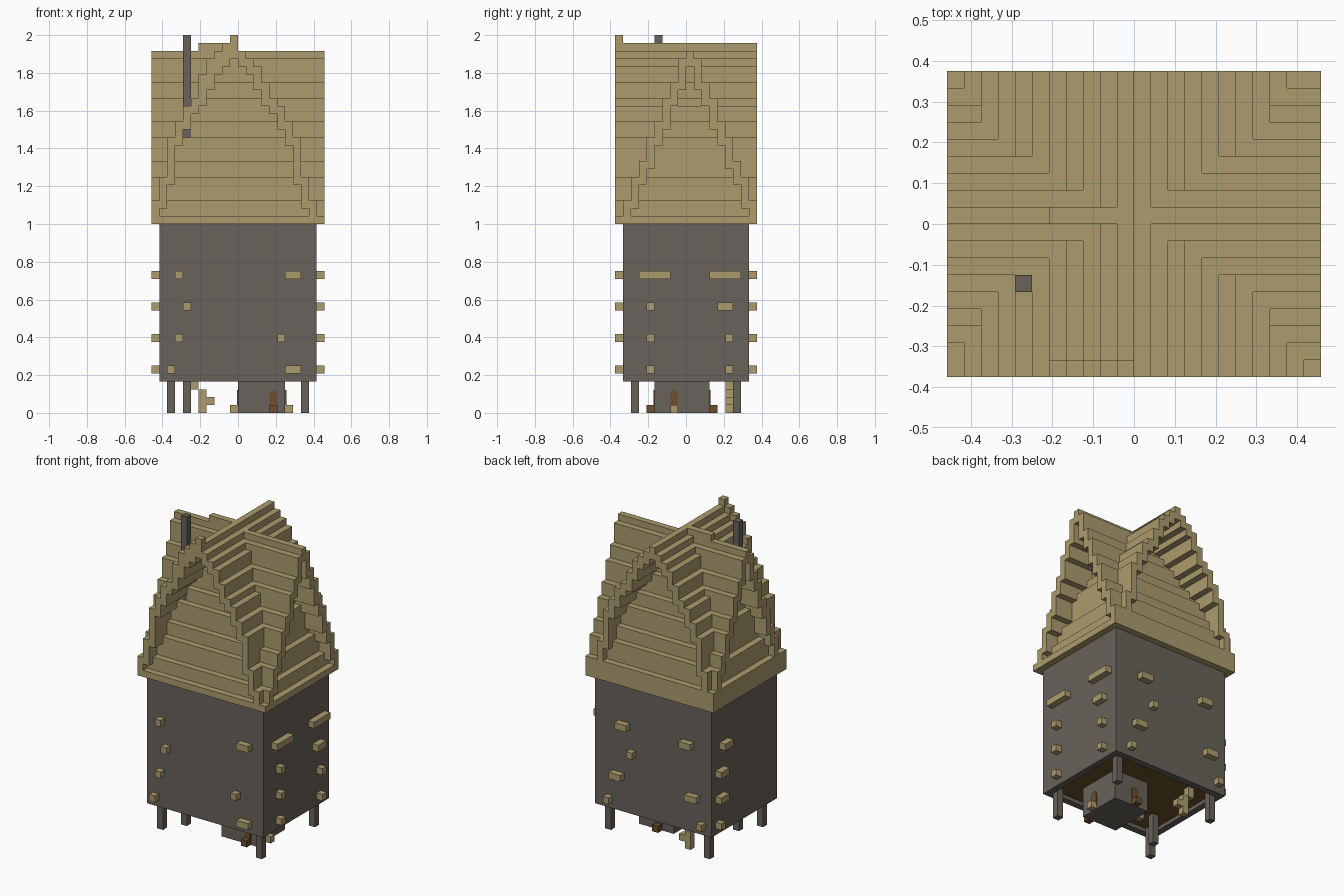
import bpy, bmesh, math
from mathutils import Vector

U = 1 / 24  # size of one building block

old = bpy.data.objects.get("Cube")
if old:
    bpy.data.objects.remove(old, do_unlink=True)


def material(name, rgb):
    m = bpy.data.materials.new(name)
    m.use_nodes = True
    m.diffuse_color = (*rgb, 1)
    bsdf = next(n for n in m.node_tree.nodes if n.type == 'BSDF_PRINCIPLED')
    bsdf.inputs["Base Color"].default_value = (*rgb, 1)
    bsdf.inputs["Roughness"].default_value = 0.9
    return m


straw = material("straw", (0.41, 0.33, 0.155))
stone = material("dark stone", (0.14, 0.122, 0.10))
wood = material("brown wood", (0.15, 0.08, 0.025))


def finish(name, bm, mat):
    bmesh.ops.recalc_face_normals(bm, faces=bm.faces)
    me = bpy.data.meshes.new(name)
    bm.to_mesh(me)
    bm.free()
    me.materials.append(mat)
    ob = bpy.data.objects.new(name, me)
    bpy.context.scene.collection.objects.link(ob)
    return ob


def blocks(name, boxes, mat):
    """One object from boxes given as (x0, x1, y0, y1, z0, z1) in blocks."""
    bm = bmesh.new()
    for x0, x1, y0, y1, z0, z1 in boxes:
        verts = bmesh.ops.create_cube(bm, size=1)["verts"]
        for v in verts:
            v.co = Vector(((x0 + x1) / 2 + v.co.x * (x1 - x0),
                           (y0 + y1) / 2 + v.co.y * (y1 - y0),
                           (z0 + z1) / 2 + v.co.z * (z1 - z0))) * U
    return finish(name, bm, mat)


# Hollow tower walls with a recessed floor
blocks("tower_walls", [(-10, 10, -8, -7, 4, 24), (-10, 10, 7, 8, 4, 24),
                       (-10, -9, -7, 7, 4, 24), (9, 10, -7, 7, 4, 24)], stone)
blocks("tower_floor", [(-9, 9, -7, 7, 4.6, 5)], wood)

# Corner legs and the full height chimney
blocks("corner_legs", [(sx * 8.5 - .5, sx * 8.5 + .5, sy * 6.5 - .5, sy * 6.5 + .5, 0, 5)
                       for sx in (-1, 1) for sy in (-1, 1)], stone)
blocks("chimney", [(-7, -6, -4, -3, 0, 48)], stone)

# Two crossing stepped roofs, heights listed from the ridge outward
long_heights = [47, 46, 45, 44, 42, 40, 39, 37, 35, 30, 27, 25]
cross_heights = [46, 45, 42, 40, 37, 35, 32, 30, 27, 25]


def steps(heights):
    for d, top in enumerate(heights):
        low = heights[d + 1] - 1 if d + 1 < len(heights) else 24
        yield d, low, top


front_back_roof, side_roof, front_trim = [], [], []
for d, low, top in steps(long_heights):
    if d < 11:
        front_back_roof.append((-1 - d, -d, -9, 9, low, top))
    if d > 0:
        front_back_roof.append((d - 1, d, -9, 9, low, top))
    if d < 5:
        front_trim.append((-1 - d, -d, -9, -8, top, top + 1))
for d, low, top in steps(cross_heights):
    if d < 9:
        side_roof.append((-11, 11, d, d + 1, low, top))
    if d > 0:
        side_roof.append((-11, 11, -d, 1 - d, low, top))
blocks("front_back_roof", front_back_roof, straw)
blocks("side_roof", side_roof, straw)
blocks("front_roof_trim", front_trim, straw)
blocks("ridge_cap", [(-5, 0, 0, 1, 46, 47)], straw)

# Beam ends sticking out of each wall: (start, end, height)
front = [(-9, -8, 5), (6, 8, 5), (-8, -7, 9), (5, 6, 9), (-7, -6, 13), (-8, -7, 17), (6, 8, 17)]
back = [(7, 8, 5), (-9, -8, 5), (5, 7, 9), (-8, -6, 9), (3, 4, 13), (4, 6, 17), (-7, -5, 17)]
right = [(-5, -4, 5), (5, 6, 5), (-5, -4, 9), (5, 6, 9), (-5, -4, 13), (4, 6, 13),
         (-6, -2, 17), (3, 7, 17)]
left = [(6, 7, 5), (5, 7, 9), (5, 7, 13), (4, 6, 17)]
blocks("front_beams", [(a, b, -9, -8, z, z + 1) for a, b, z in front], straw)
blocks("back_beams", [(a, b, 8, 9, z, z + 1) for a, b, z in back], straw)
blocks("plus_x_beams", [(10, 11, a, b, z, z + 1) for a, b, z in right], straw)
blocks("minus_x_beams", [(-11, -10, a, b, z, z + 1) for a, b, z in left], straw)

# Small entrance room under the tower, with a step at each door
blocks("entrance_room", [(0, 6, -4, 3, 0, 4.6)], stone)
blocks("wood_steps", [(4, 5, -5, -4, 0, 1), (2, 3, 3, 4, 0, 1)], wood)
blocks("straw_steps", [(6, 7, -2, -1, 0, 1), (-1, 0, 0, 1, 0, 1)], straw)

# Stair hanging below the floor
blocks("stair", [(-6, -5, 5, 6, 3, 4.6), (-5, -4, 5, 6, 0, 3), (-4, -3, 5, 6, 1, 2)], straw)


def door(name, x, y, angle):
    """Thin arched plate centred on a wall point and turned to face outward."""
    bm = bmesh.new()
    outline = [(-.5, 0), (.5, 0)]
    outline += [(.5 * math.cos(t * math.pi / 6), 2.4 + .5 * math.sin(t * math.pi / 6))
                for t in range(7)]
    face = bm.faces.new([bm.verts.new((px * U, 0, pz * U)) for px, pz in outline])
    new = bmesh.ops.extrude_face_region(bm, geom=[face])["geom"]
    bmesh.ops.translate(bm, vec=(0, -0.006, 0),
                        verts=[g for g in new if isinstance(g, bmesh.types.BMVert)])
    ob = finish(name, bm, wood)
    ob.location = (x * U, y * U, 0)
    ob.rotation_euler.z = math.radians(angle)


door("front_door", 4.5, -4, 0)
door("plus_x_door", 6, -1.5, 90)
door("back_door", 2.5, 3, 180)
door("minus_x_door", 0, .5, 270)
